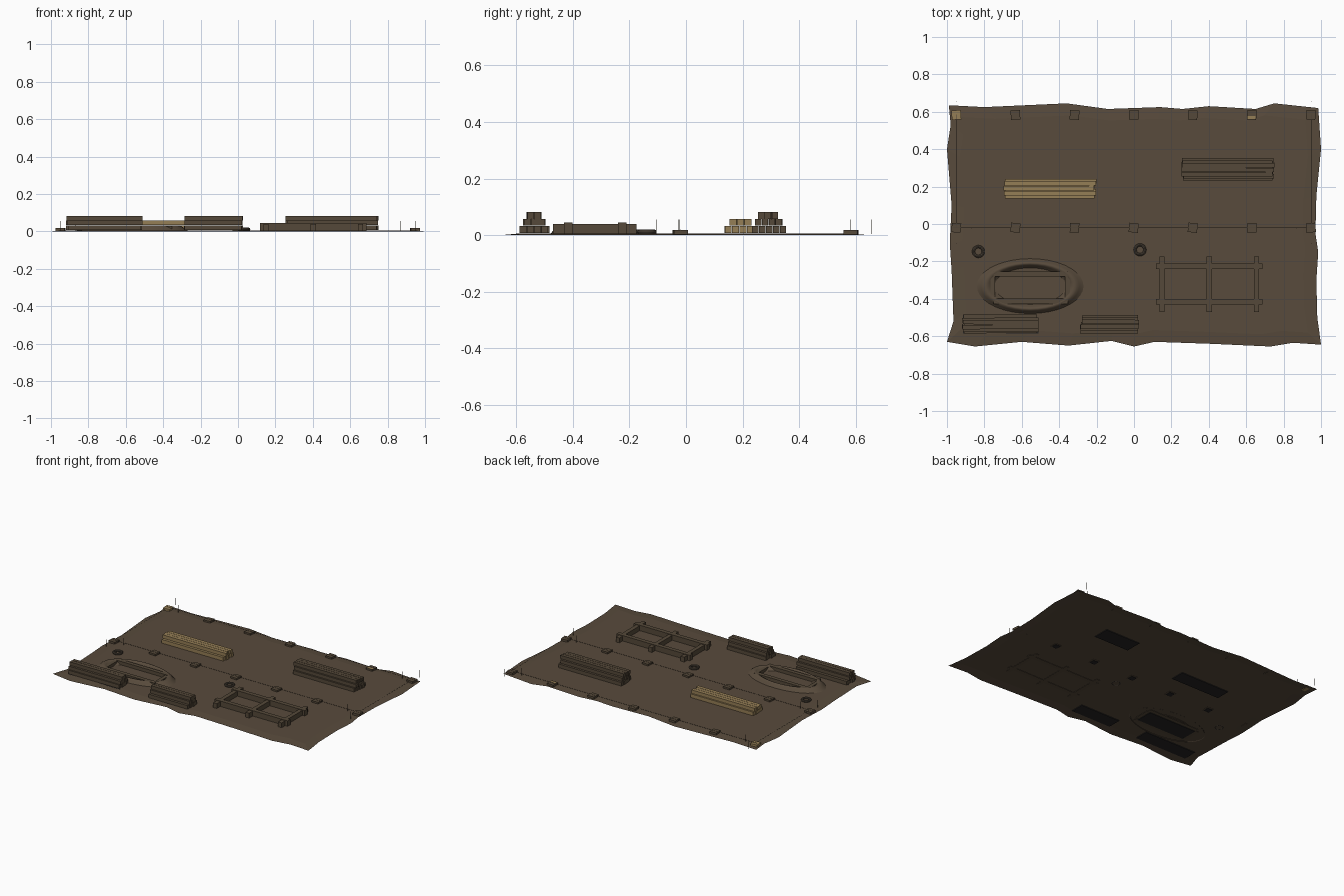
import bpy, bmesh, math, random
from mathutils import Matrix

if "Cube" in bpy.data.objects:
    bpy.data.objects.remove(bpy.data.objects["Cube"])
random.seed(4)


def mat(name, r, g, b):
    m = bpy.data.materials.new(name)
    m.diffuse_color = (r, g, b, 1)
    m.use_nodes = True
    m.node_tree.nodes["Principled BSDF"].inputs["Base Color"].default_value = m.diffuse_color
    return m


EARTH = mat("earth", 0.098, 0.070, 0.045)
TIMBER = mat("weathered_timber", 0.091, 0.066, 0.041)
FRESH = mat("fresh_timber", 0.30, 0.21, 0.092)
ROPE = mat("dark_rope", 0.074, 0.058, 0.042)
BLACK = mat("near_black", 0.018, 0.017, 0.017)


def finish(name, bm, m, smooth=False):
    me = bpy.data.meshes.new(name)
    bmesh.ops.recalc_face_normals(bm, faces=bm.faces)
    for f in bm.faces:
        f.smooth = smooth
    bm.to_mesh(me)
    bm.free()
    me.materials.append(m)
    ob = bpy.data.objects.new(name, me)
    bpy.context.collection.objects.link(ob)
    return ob


def box(bm, x0, x1, y0, y1, z0, z1, turn=0.0):
    c = Matrix.Translation(((x0 + x1) / 2, (y0 + y1) / 2, (z0 + z1) / 2))
    s = Matrix.Diagonal((x1 - x0, y1 - y0, z1 - z0, 1))
    bmesh.ops.create_cube(bm, size=1, matrix=c @ Matrix.Rotation(turn, 4, 'Z') @ s)


# ground sheet with a ragged rim falling to z = 0
rim = [(-1, -.63), (-.85, -.655), (-.6, -.63), (-.35, -.65), (-.12, -.625), (0, -.655),
       (.11, -.63), (.4, -.64), (.73, -.655), (.85, -.635), (1, -.645), (.98, -.5), (.975, -.3),
       (.985, -.15), (.97, -.05), (.975, .15), (1, .4), (.985, .62), (.75, .645), (.65, .615),
       (.4, .63), (.26, .615), (.14, .625), (-.14, .615), (-.36, .645), (-.8, .625),
       (-.99, .635), (-.98, .53), (-1, .4), (-.975, .1), (-.985, -.1), (-.975, -.25), (-.965, -.52)]
bm = bmesh.new()
outer = [bm.verts.new((x, y, 0.0)) for x, y in rim]
inner = [bm.verts.new((x * .93, y * .9, 0.006)) for x, y in rim]
n = len(rim)
for i in range(n):
    j = (i + 1) % n
    bm.faces.new((outer[i], outer[j], inner[j], inner[i]))
bm.faces.new(inner)
bmesh.ops.triangulate(bm, faces=[f for f in bm.faces if len(f.verts) > 4])
finish("ground", bm, EARTH)

# footing pads in two rows, each on a dark bed under the ground sheet
pads, fresh_pads, beds = bmesh.new(), bmesh.new(), bmesh.new()
for row, y in enumerate((-.02, .583)):
    for i in range(7):
        x = -.95 + i * .316
        target = fresh_pads if row and i == 0 else pads
        box(target, x - .025, x + .025, y - .025, y + .025, .003, .018, random.uniform(-.12, .12))
        if abs(x) < .9 and not row:
            box(beds, x - .02, x + .02, y - .02, y + .02, .001, .005)
box(fresh_pads, .608, .65, .562, .578, .004, .0185)
finish("footing_pads", pads, TIMBER)
finish("fresh_footing_pad", fresh_pads, FRESH)

# dark beds under the timber stacks and the saw pit
for x0, x1, y0, y1 in ((-.58, -.2, .14, .24), (.25, .52, .235, .35), (-.915, -.51, -.585, -.487),
                       (-.285, .025, -.583, -.487), (-.742, -.369, -.402, -.28)):
    box(beds, x0, x1, y0, y1, .001, .0055)
finish("dark_beds", beds, BLACK)

# marking pegs and string lines
bm = bmesh.new()
for sx in (-1, 1):
    for px, py in ((.95, .657), (.87, .58), (.95, -.105), (.87, -.025)):
        box(bm, sx * px - .0012, sx * px + .0012, py - .0012, py + .0012, .004, .055)
finish("marking_pegs", bm, TIMBER)
bm = bmesh.new()
for y in (-.02, .585):
    box(bm, -.97, .97, y - .0006, y + .0006, .0182, .0192)
for x in (-.95, .95):
    box(bm, x - .0004, x + .0004, -.02, .585, .0182, .0188)
finish("string_lines", bm, ROPE)


# timber stacks: each layer narrower than the one below
def stack(name, x0, x1, y0, counts, pitch, m):
    bm = bmesh.new()
    width = counts[0] * pitch
    for layer, count in enumerate(counts):
        start = y0 + (width - count * pitch) / 2 + random.uniform(-.004, .004)
        z = .009 + layer * .0245
        for i in range(count):
            y = start + i * pitch
            a, b = random.uniform(0, .012), random.uniform(0, .014)
            box(bm, x0 + a, x1 - b, y + .001, y + pitch - .001, z - (0 if layer else .002), z + .0235,
                random.uniform(-.004, .004))
    finish(name, bm, m)


stack("fresh_timber_stack", -.70, -.20, .138, (4, 3), .0262, FRESH)
stack("back_timber_stack", .252, .752, .232, (5, 4, 3), .0245, TIMBER)
stack("left_timber_stack", -.92, -.508, -.588, (4, 3, 2), .0258, TIMBER)
stack("front_timber_stack", -.288, .028, -.585, (4, 3, 2), .0255, TIMBER)

# timber sill frame laid on the ground
bm = bmesh.new()
for y in (-.226, -.416):
    box(bm, .118, .688, y - .015, y + .015, .004, .044)
for x in (.15, .402, .655):
    box(bm, x - .014, x + .014, -.47, -.175, .004, .04)
finish("sill_frame", bm, TIMBER)

# saw pit: board lining
bm = bmesh.new()
for y in (-.267, -.413):
    box(bm, -.75, -.352, y - .014, y + .014, .004, .03)
for x in (-.755, -.356):
    box(bm, x - .013, x + .013, -.395, -.275, .004, .027)
finish("pit_lining", bm, TIMBER)

# soft bank of soil around the pit, a bell profile swept round an ellipse
bm = bmesh.new()
loops = []
for k in range(9):
    t = k / 8
    s, z = .76 + .42 * t, .004 + .028 * math.sin(math.pi * t) ** 1.5
    loops.append([bm.verts.new((-.555 + .245 * s * math.cos(a), -.332 + .126 * s * math.sin(a), z))
                  for a in (2 * math.pi * i / 36 for i in range(36))])
for lo, hi in zip(loops, loops[1:]):
    for i in range(36):
        bm.faces.new((lo[i], hi[i], hi[(i + 1) % 36], lo[(i + 1) % 36]))
finish("soil_bank", bm, EARTH, True)

# rope coils
for name, x, y in (("left_rope_coil", -.832, -.147), ("middle_rope_coil", .032, -.138)):
    bpy.ops.mesh.primitive_torus_add(location=(x, y, .012), major_segments=20, minor_segments=8,
                                     major_radius=.026, minor_radius=.008)
    ob = bpy.context.object
    ob.name = name
    ob.data.materials.append(ROPE)
    bpy.ops.object.shade_smooth_by_angle()
